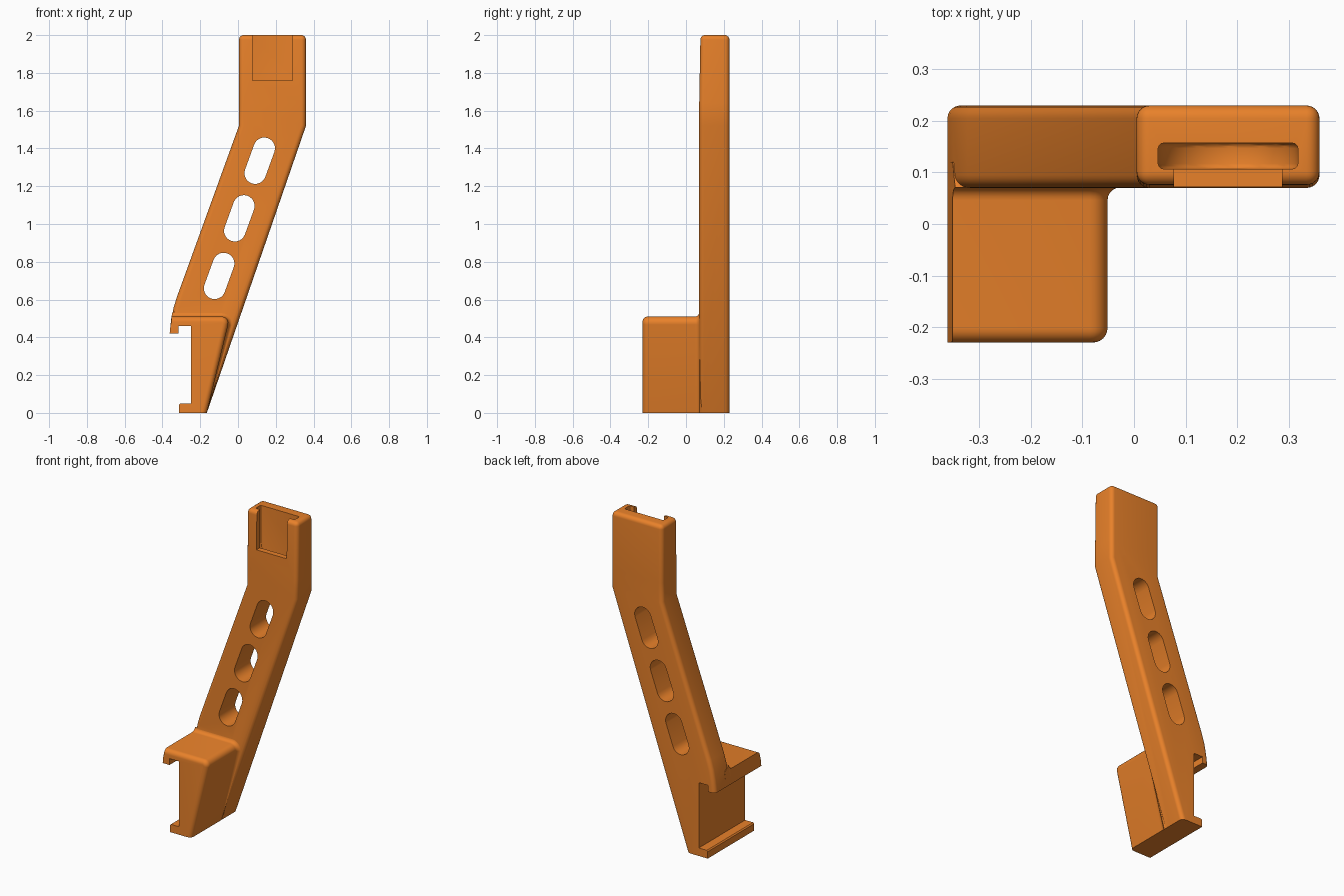
import bpy, bmesh
from math import sin, cos, pi, radians, atan2

if "Cube" in bpy.data.objects:
    bpy.data.objects.remove(bpy.data.objects["Cube"])

ORANGE = bpy.data.materials.new("orange_plastic")
ORANGE.diffuse_color = (0.81, 0.22, 0.023, 1)
ORANGE.use_nodes = True
ORANGE.node_tree.nodes["Principled BSDF"].inputs["Base Color"].default_value = ORANGE.diffuse_color


def to_object(name, bm):
    bmesh.ops.recalc_face_normals(bm, faces=bm.faces[:])
    me = bpy.data.meshes.new(name)
    bm.to_mesh(me)
    bm.free()
    ob = bpy.data.objects.new(name, me)
    bpy.context.collection.objects.link(ob)
    return ob


def loft(rings):
    """Closed solid through a list of equally long point rings."""
    bm = bmesh.new()
    vs = [[bm.verts.new(p) for p in r] for r in rings]
    n = len(vs[0])
    for a, b in zip(vs, vs[1:]):
        for i in range(n):
            j = (i + 1) % n
            bm.faces.new((a[i], a[j], b[j], b[i]))
    bm.faces.new(vs[0])
    bm.faces.new(vs[-1])
    bmesh.ops.recalc_face_normals(bm, faces=bm.faces[:])
    return bm, vs


def prism(pts, y0, y1, front=(), back=(), across=(), r=0.03, seg=6):
    """Extrude an xz outline along y, rounding the listed edges."""
    bm, (f, b) = loft([[(x, y, z) for x, z in pts] for y in (y0, y1)])
    n = len(pts)
    edges = [bm.edges.get((f[i], f[(i + 1) % n])) for i in front]
    edges += [bm.edges.get((b[i], b[(i + 1) % n])) for i in back]
    edges += [bm.edges.get((f[i], b[i])) for i in across]
    if edges:
        bmesh.ops.bevel(bm, geom=edges, offset=r, segments=seg, profile=0.5,
                        affect='EDGES', clamp_overlap=True)
    return bm


def boolean(ob, other, op):
    other.hide_render = True
    m = ob.modifiers.new(op, 'BOOLEAN')
    m.operation, m.solver, m.object = op, 'EXACT', other
    bpy.context.view_layer.objects.active = ob
    bpy.ops.object.modifier_apply(modifier=m.name)
    bpy.data.objects.remove(other)


# Clip channel outline shared by arm and block, from hook tip down to the foot
HOOK = [(-0.358, 0.46), (-0.362, 0.42), (-0.315, 0.42), (-0.315, 0.46),
        (-0.25, 0.46), (-0.25, 0.05), (-0.305, 0.05), (-0.312, 0.043), (-0.312, 0)]

# Bent arm
outline = [(0.005, 2), (0.005, 1.52), (-0.323, 0.615), (-0.34, 0.56),
           (-0.352, 0.5)] + HOOK + [(-0.165, 0), (0.36, 1.52), (0.36, 2)]
n = len(outline)
rounded = [0, 1, 2, 3, 4, 5, n - 3, n - 2, n - 1]
bm = prism(outline, 0.07, 0.23, rounded, rounded, [0, n - 1], r=0.025)
# slight draft on the front of the head
bmesh.ops.bisect_plane(bm, geom=bm.verts[:] + bm.edges[:] + bm.faces[:],
                       plane_co=(0, 0, 1.64), plane_no=(0, 0, 1))
for v in bm.verts:
    if v.co.z > 1.9 and v.co.y < 0.11:
        v.co.y += 0.006
arm = to_object("bent_clip_arm", bm)

# Clip block: rounded front edges, filleted where it meets the arm
SLOPE = 0.235
TILT = atan2(SLOPE, 1)
R = 0.035


def block_ring(y, d):
    cz = 0.51 - R
    cx = -0.162 + SLOPE * cz - R / cos(TILT)
    arc = []
    for k in range(7):
        a = -TILT + (pi / 2 + TILT) * k / 6
        arc.append((cx + (R + d) * cos(a), cz + (R + d) * sin(a)))
    foot = (-0.165 + min(d, 0), 0)
    top = 0.51 + d
    pts = HOOK + [foot] + arc + [(-0.352 + max(d, 0) * 0.2, top)]
    return [(x, y, z) for x, z in pts]


r1, r2 = 0.028, 0.025
rings = []
for k in range(7):
    t = pi / 2 * k / 6
    rings.append(block_ring(-0.23 + r1 * (1 - cos(t)), -r1 * (1 - sin(t))))
for k in range(6):
    t = pi / 2 * k / 5
    rings.append(block_ring(0.071 - r2 * (1 - sin(t)), r2 * (1 - cos(t))))
rings.append(block_ring(0.12, 0.0))
bm, _ = loft(rings)
boolean(arm, to_object("clip_block", bm), 'UNION')

# Three slanted through slots
ang = radians(70)
for cx, cz in ((0.115, 1.335), (0.007, 1.03), (-0.1, 0.725)):
    pts = []
    for s in (1, -1):
        for k in range(13):
            a = ang + (0 if s > 0 else pi) - pi / 2 + pi * k / 12
            pts.append((cx + s * 0.07 * cos(ang) + 0.057 * cos(a),
                        cz + s * 0.07 * sin(ang) + 0.057 * sin(a)))
    boolean(arm, to_object("slot_cutter", prism(pts, -0.1, 0.4)), 'DIFFERENCE')

# Round-bottomed pocket in the head, open at the top and front
arc = [(0.1825 + 0.1355 * cos(pi + pi * k / 20), 1.77 + 0.1355 * sin(pi + pi * k / 20))
       for k in range(21)]
pts = arc + [(0.318, 2.1), (0.047, 2.1)]
sides = list(range(len(pts)))
boolean(arm, to_object("pocket_cutter", prism(pts, 0.107, 0.157, sides, sides,
                                              r=0.01, seg=3)), 'DIFFERENCE')
window = [(0.0775, 1.76), (0.2875, 1.76), (0.2875, 2.1), (0.0775, 2.1)]
boolean(arm, to_object("window_cutter", prism(window, 0, 0.13)), 'DIFFERENCE')

# Finish
arm.data.materials.clear()
arm.data.materials.append(ORANGE)
bpy.ops.object.select_all(action='DESELECT')
arm.select_set(True)
bpy.context.view_layer.objects.active = arm
bpy.ops.object.shade_smooth_by_angle(angle=radians(30))
